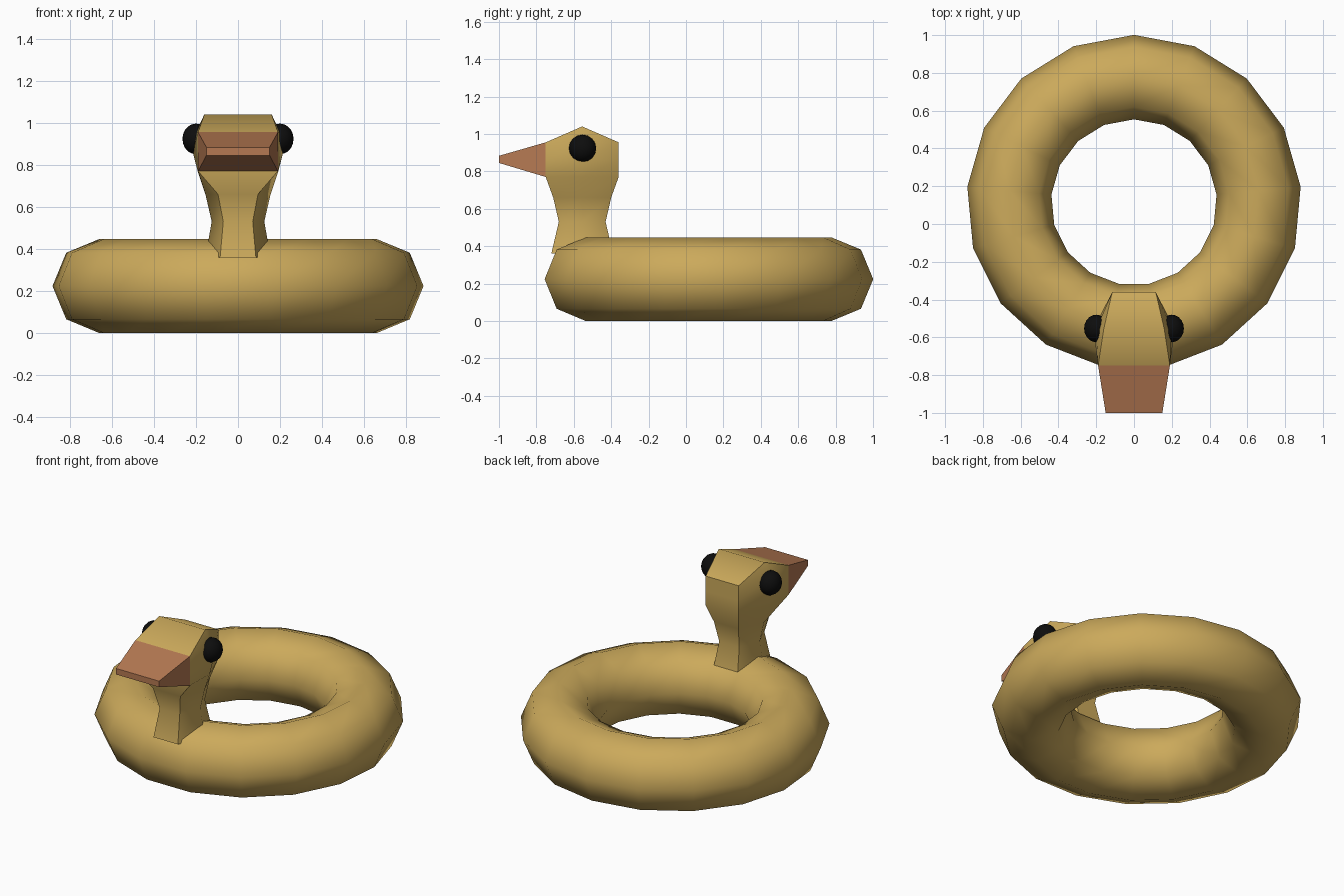
import bpy, bmesh, math

if "Cube" in bpy.data.objects:
    bpy.data.objects.remove(bpy.data.objects["Cube"])


def material(name, rgb):
    m = bpy.data.materials.new(name)
    m.diffuse_color = (*rgb, 1)
    m.use_nodes = True
    m.node_tree.nodes["Principled BSDF"].inputs["Base Color"].default_value = m.diffuse_color
    return m


yellow = material("yellow vinyl", (0.60, 0.40, 0.105))
orange = material("orange beak", (0.46, 0.19, 0.085))
black = material("black eye", (0.004, 0.004, 0.004))


def finish(name, bm, mat, smooth=True):
    bmesh.ops.recalc_face_normals(bm, faces=bm.faces)
    me = bpy.data.meshes.new(name)
    bm.to_mesh(me)
    bm.free()
    me.materials.append(mat)
    for p in me.polygons:
        p.use_smooth = smooth
    ob = bpy.data.objects.new(name, me)
    bpy.context.collection.objects.link(ob)
    return ob


# Swim ring: 17 segments around, 8 around the tube, one vertex pointing back
bpy.ops.mesh.primitive_torus_add(
    major_segments=17, minor_segments=8, major_radius=0.6625,
    minor_radius=0.2235, location=(0, 0.115, 0.2235),
    rotation=(0, 0, math.pi / 2))
ring = bpy.context.object
ring.name = "swim_ring"
ring.data.materials.append(yellow)
bpy.ops.object.shade_smooth()

# Neck and head: six-sided loft; z, front y, back y, front / side / back half widths
MID = -0.555
sections = [
    (0.36, -0.72, -0.39, 0.085, 0.155, 0.085),
    (0.53, -0.68, -0.43, 0.070, 0.125, 0.070),
    (0.66, -0.71, -0.40, 0.095, 0.155, 0.085),
    (0.77, -0.75, -0.36, 0.190, 0.192, 0.115),
    (0.86, -0.75, -0.36, 0.190, 0.215, 0.115),
    (0.955, -0.75, -0.36, 0.190, 0.200, 0.115),
]
bm = bmesh.new()
loops = []
for z, yf, yb, wf, ws, wb in sections:
    pts = [(-wf, yf), (wf, yf), (ws, MID), (wb, yb), (-wb, yb), (-ws, MID)]
    loops.append([bm.verts.new((x, y, z)) for x, y in pts])
for a, b in zip(loops, loops[1:]):
    for i in range(6):
        j = (i + 1) % 6
        bm.faces.new((a[i], a[j], b[j], b[i]))
# Crown ridge across the head
fl, fr, sr, br, bl, sl = loops[-1]
rl, rr = (bm.verts.new((s * 0.16, MID, 1.04)) for s in (-1, 1))
for f in ((fl, fr, rr, rl), (rl, rr, br, bl), (fr, sr, rr),
          (sr, br, rr), (bl, sl, rl), (sl, fl, rl)):
    bm.faces.new(f)
head = finish("neck_and_head", bm, yellow)
bpy.context.view_layer.objects.active = head
head.select_set(True)
ring.select_set(False)
bpy.ops.object.shade_smooth_by_angle(angle=math.radians(50))

# Beak: tapered wedge
bm = bmesh.new()
base, tip = ([bm.verts.new((x, y, z)) for x, z in
              ((-w, z0), (w, z0), (w, z1), (-w, z1))]
             for y, w, z0, z1 in ((-0.75, 0.19, 0.77, 0.955),
                                  (-1.0, 0.15, 0.845, 0.883)))
for i in range(4):
    j = (i + 1) % 4
    bm.faces.new((base[i], base[j], tip[j], tip[i]))
bm.faces.new(tip)
bm.faces.new(base)
finish("beak", bm, orange, smooth=False)

# Eyes
for side, label in ((-1, "left"), (1, "right")):
    bm = bmesh.new()
    bmesh.ops.create_uvsphere(bm, u_segments=16, v_segments=10, radius=0.073)
    for v in bm.verts:
        x, y, z = v.co
        v.co = (z * 0.88 * side + side * 0.2, y - 0.553, x + 0.923)
    finish(label + "_eye", bm, black)
